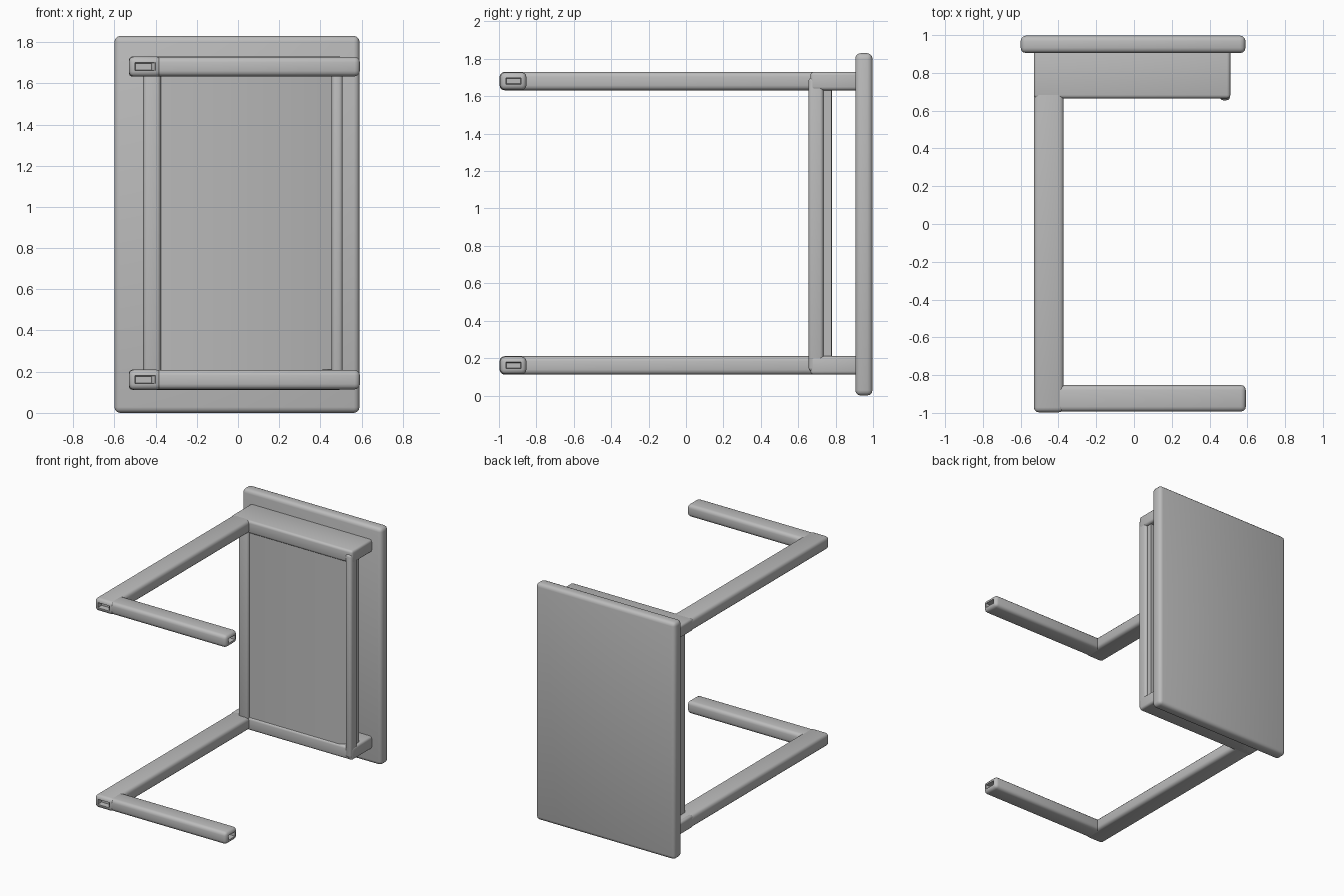
import bpy, bmesh
from mathutils import Vector

if "Cube" in bpy.data.objects:
    bpy.data.objects.remove(bpy.data.objects["Cube"])

grey = bpy.data.materials.new("plain grey")
grey.diffuse_color = (0.5, 0.5, 0.5, 1)
grey.use_nodes = True
grey.node_tree.nodes["Principled BSDF"].inputs["Base Color"].default_value = grey.diffuse_color


def finish(name, bm):
    """Turn a bmesh into a grey object with smooth rounded edges."""
    mesh = bpy.data.meshes.new(name)
    bm.to_mesh(mesh)
    bm.free()
    obj = bpy.data.objects.new(name, mesh)
    bpy.context.collection.objects.link(obj)
    mesh.materials.append(grey)
    bpy.ops.object.select_all(action='DESELECT')
    obj.select_set(True)
    bpy.context.view_layer.objects.active = obj
    bpy.ops.object.shade_smooth_by_angle(angle=0.7)


def box(name, lo, hi, bevel=0.025, recess=None, depth=0.04, rim=0.005):
    """Rounded box between two corners; recess = outward direction of a sunken end face."""
    lo, hi = Vector(lo), Vector(hi)
    size, mid = hi - lo, (lo + hi) / 2
    bm = bmesh.new()
    bmesh.ops.create_cube(bm, size=1)
    for v in bm.verts:
        v.co = Vector([v.co[i] * size[i] + mid[i] for i in range(3)])
    bmesh.ops.bevel(bm, geom=bm.edges[:], offset=bevel, segments=3,
                    profile=0.5, affect='EDGES')
    if recess:
        d = Vector(recess)
        face = max((f for f in bm.faces if f.normal.dot(d) > 0.99),
                   key=lambda f: f.calc_area())
        bmesh.ops.inset_region(bm, faces=[face], thickness=rim)
        bmesh.ops.inset_region(bm, faces=[face], thickness=0.005)
        for v in face.verts:
            v.co -= d * depth
    finish(name, bm)


def prism(name, profile, z0, z1):
    """Upright prism from an (x, y) outline."""
    bm = bmesh.new()
    face = bm.faces.new([bm.verts.new((x, y, z0)) for x, y in profile])
    top = bmesh.ops.extrude_face_region(bm, geom=[face])["geom"]
    for v in top:
        if isinstance(v, bmesh.types.BMVert):
            v.co.z = z1
    bmesh.ops.recalc_face_normals(bm, faces=bm.faces[:])
    finish(name, bm)


# Upright board
box("table_top", (-0.6, 0.905, 0.0), (0.59, 0.997, 1.83), 0.028)

# Shelf panel with a sloped groove beside its right rim, open gap behind it
prism("shelf_panel", [(-0.45, 0.675), (0.4, 0.675), (0.455, 0.71),
                      (0.49, 0.71), (0.49, 0.777), (-0.45, 0.777)], 0.125, 1.7)
box("shelf_rim_left", (-0.46, 0.655, 0.13), (-0.375, 0.78, 1.7), 0.02)
box("shelf_rim_right", (0.455, 0.655, 0.13), (0.508, 0.735, 1.7), 0.018)

for side, z0, z1 in (("lower", 0.112, 0.21), ("upper", 1.632, 1.73)):
    # Cap joining the shelf to the board
    box(side + "_cap", (-0.53, 0.665, z0), (0.51, 0.93, z1), 0.018)
    # Long leg with a sunken front end
    box(side + "_leg", (-0.53, -0.997, z0), (-0.372, 0.93, z1), 0.026, recess=(0, -1, 0))
    # Cross foot with a sunken free end
    box(side + "_foot", (-0.42, -0.993, z0 + 0.002), (0.592, -0.853, z1 - 0.002), 0.026,
        recess=(1, 0, 0))
